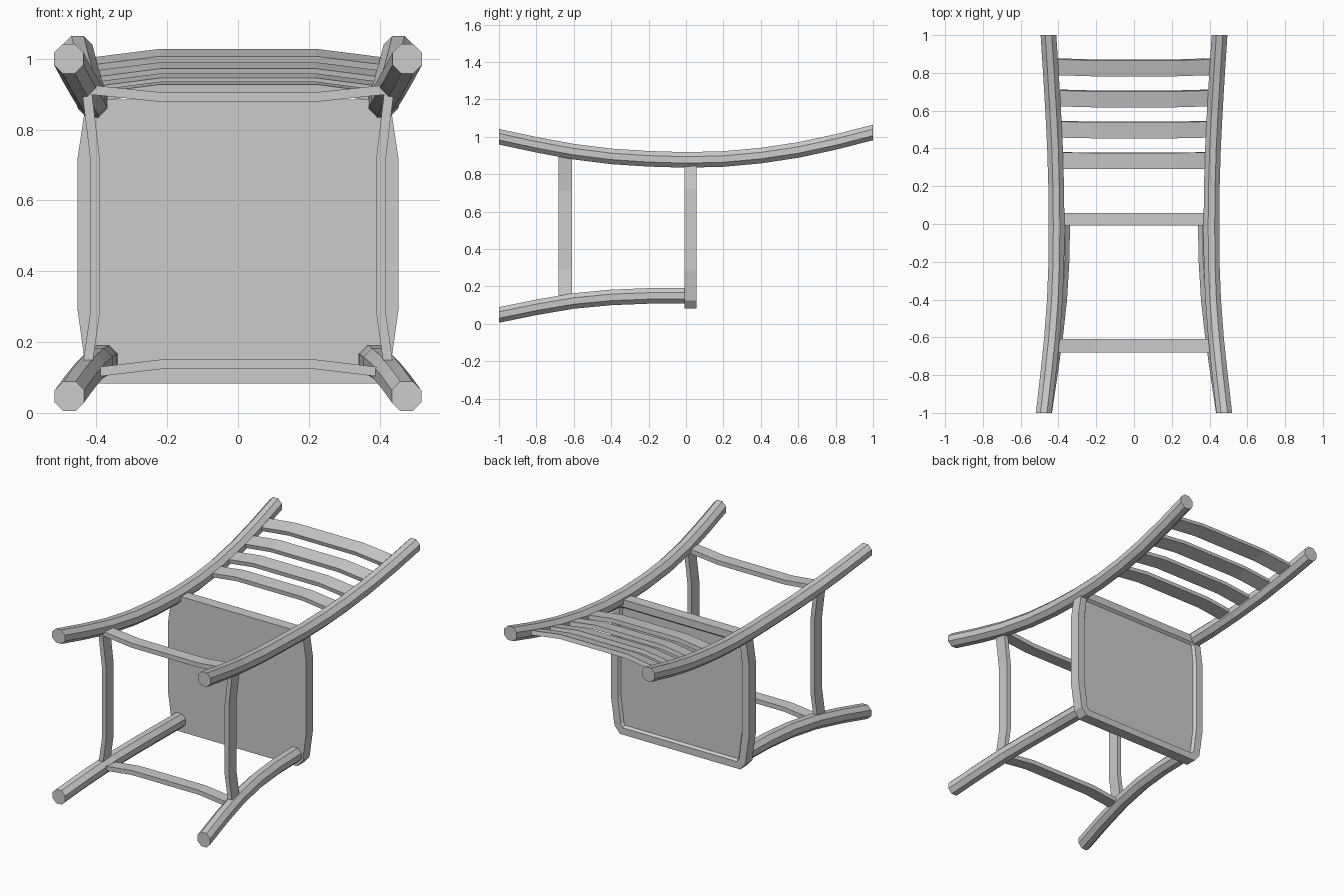
import bpy, bmesh, math
from mathutils import Vector

if "Cube" in bpy.data.objects:
    bpy.data.objects.remove(bpy.data.objects["Cube"])


def finish(bm, name):
    bmesh.ops.recalc_face_normals(bm, faces=bm.faces)
    mesh = bpy.data.meshes.new(name)
    bm.to_mesh(mesh)
    bm.free()
    ob = bpy.data.objects.new(name, mesh)
    bpy.context.collection.objects.link(ob)
    return ob


def loft(name, rings):
    bm = bmesh.new()
    loops = [[bm.verts.new(p) for p in ring] for ring in rings]
    n = len(loops[0])
    for a, b in zip(loops, loops[1:]):
        for i in range(n):
            j = (i + 1) % n
            bm.faces.new((a[i], a[j], b[j], b[i]))
    bm.faces.new(loops[0])
    bm.faces.new(loops[-1])
    return finish(bm, name)


def leg(name, path, side, r=0.045):
    angles = [math.pi / 8 + i * math.pi / 4 for i in range(8)]
    return loft(name, [[(side * (x + r * math.cos(a)), y, z + r * math.sin(a))
                        for a in angles] for x, y, z in path])


def bar(name, path, wide, thick):
    # rectangular bar: wide and thick are half-size vectors of its section
    w, t = Vector(wide), Vector(thick)
    return loft(name, [[Vector(p) + w + t, Vector(p) - w + t,
                        Vector(p) - w - t, Vector(p) + w - t] for p in path])


# Legs (the chair lies on its back, so its height runs along y)
BACK = [(.478, -1, 1.0), (.455, -.8, .957), (.434, -.6, .92), (.419, -.4, .895),
        (.411, -.2, .882), (.410, 0, .876), (.412, .2, .881), (.418, .4, .899),
        (.428, .6, .929), (.440, .8, .972), (.453, 1, 1.023)]
FRONT = [(.476, -1, .047), (.446, -.8, .088), (.418, -.6, .122),
         (.396, -.4, .141), (.384, -.2, .149), (.380, 0, .150)]
for side, label in ((-1, "left"), (1, "right")):
    leg("back_leg_" + label, BACK, side)
    leg("front_leg_" + label, FRONT, side)

# Seat with a shallow dished top
half = [(.395, .083), (.430, .125), (.453, .29), (.453, .72), (.432, .86), (.39, .885)]
outline = half + [(-x, z) for x, z in reversed(half)]
bm = bmesh.new()
base = bm.faces.new([bm.verts.new((x, -.008, z)) for x, z in outline])
ext = bmesh.ops.extrude_face_region(bm, geom=[base], use_keep_orig=True)
bmesh.ops.translate(bm, vec=(0, .065, 0),
                    verts=[v for v in ext["geom"] if isinstance(v, bmesh.types.BMVert)])
bmesh.ops.recalc_face_normals(bm, faces=bm.faces)
top = max(bm.faces, key=lambda f: f.calc_center_median().y)
bmesh.ops.inset_region(bm, faces=[top], thickness=.045)
bmesh.ops.inset_region(bm, faces=[top], thickness=.012, depth=-.015)
finish(bm, "seat")

# Stretchers between the legs
SY = -.645
UP = (0, .036, 0)
for name, end, mid in (("front_stretcher", .113, .137), ("back_stretcher", .913, .892)):
    bar(name, [(-.42, SY, end), (-.22, SY, mid), (.22, SY, mid), (.42, SY, end)],
        UP, (0, 0, .0135))
for side, label in ((-1, "left"), (1, "right")):
    bar("side_stretcher_" + label,
        [(side * x, SY, z) for x, z in ((.427, .12), (.403, .29), (.403, .71), (.427, .91))],
        UP, (.0135, 0, 0))


# Back slats, tilted to follow the back legs and bowed backwards
def back_z(y):
    for (_, y0, z0), (_, y1, z1) in zip(BACK, BACK[1:]):
        if y0 <= y <= y1:
            return z0 + (z1 - z0) * (y - y0) / (y1 - y0)


for i, y in enumerate((.337, .502, .668, .833)):
    z = back_z(y)
    along = Vector((0, .08, back_z(y + .04) - back_z(y - .04))).normalized()
    normal = Vector((0, -along.z, along.y))
    path = [Vector((x, y, z)) + normal * b
            for x, b in ((-.42, 0), (-.22, .026), (.22, .026), (.42, 0))]
    bar(f"back_slat_{i + 1}", path, along * .043, normal * .0125)
